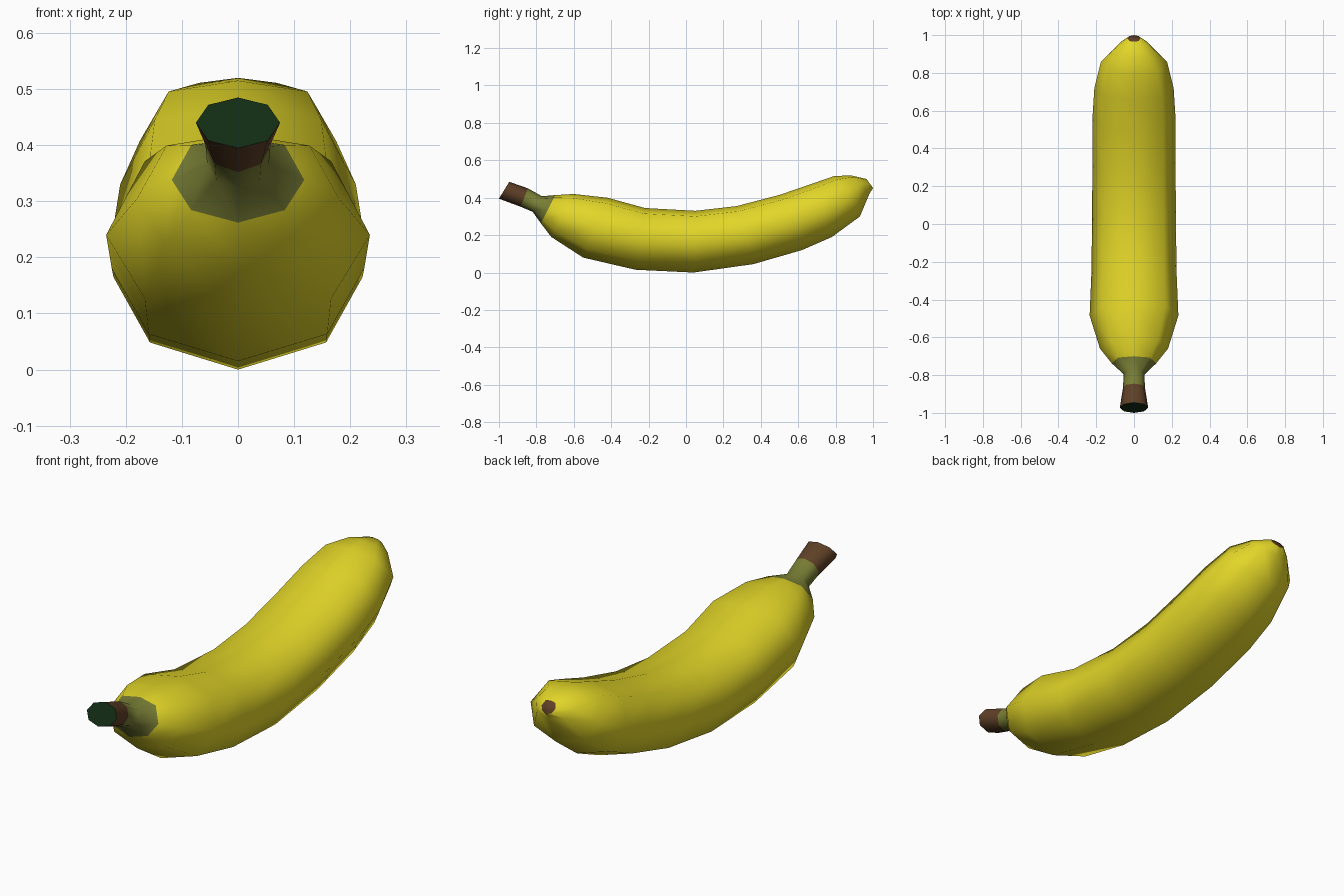
import bpy, bmesh, math
from mathutils import Vector

if "Cube" in bpy.data.objects:
    bpy.data.objects.remove(bpy.data.objects["Cube"])

def material(name, rgb):
    m = bpy.data.materials.new(name)
    m.diffuse_color = (*rgb, 1)
    m.use_nodes = True
    m.node_tree.nodes["Principled BSDF"].inputs["Base Color"].default_value = m.diffuse_color
    return m

materials = [material("yellow_peel", (0.76, 0.67, 0.021)),
             material("olive_neck", (0.19, 0.21, 0.035)),
             material("brown_stem", (0.115, 0.052, 0.02)),
             material("dark_green_cut", (0.006, 0.025, 0.007))]
YELLOW, OLIVE, BROWN, GREEN = range(4)

# Cross-sections: underside y, z, upper side y, z, half width, colour up to next ring
rings = [
    (-1.00, 0.395, -0.945, 0.485, 0.075, BROWN),
    (-0.885, 0.352, -0.845, 0.450, 0.058, OLIVE),
    (-0.82, 0.325, -0.77, 0.408, 0.055, OLIVE),
    (-0.775, 0.262, -0.70, 0.414, 0.118, YELLOW),
    (-0.72, 0.190, -0.60, 0.420, 0.180, YELLOW),
    (-0.55, 0.080, -0.42, 0.400, 0.235, YELLOW),
    (-0.27, 0.015, -0.22, 0.345, 0.225, YELLOW),
    (0.04, 0.000, 0.05, 0.330, 0.222, YELLOW),
    (0.36, 0.045, 0.27, 0.355, 0.220, YELLOW),
    (0.62, 0.120, 0.50, 0.415, 0.220, YELLOW),
    (0.78, 0.190, 0.66, 0.470, 0.210, YELLOW),
    (0.93, 0.300, 0.79, 0.515, 0.175, YELLOW),
    (0.98, 0.420, 0.88, 0.520, 0.098, YELLOW),
    (1.00, 0.452, 0.965, 0.500, 0.034, BROWN),
]
SIDES = 8
bm = bmesh.new()
loops = []
for i, (y0, z0, y1, z1, w, _) in enumerate(rings):
    low, high = Vector((0, y0, z0)), Vector((0, y1, z1))
    mid, half = (low + high) / 2, (high - low) / 2
    loop = []
    for k in range(SIDES):
        a = math.tau * k / SIDES
        up = math.sin(a)
        if 0.1 < up < 0.9 and i > 2:      # body is a little squarer on top
            up = 0.82
        loop.append(bm.verts.new(mid + half * up + Vector((w * math.cos(a), 0, 0))))
    loops.append(loop)

# Skin of stem, neck and body
for ring, a, b in zip(rings, loops, loops[1:]):
    for k in range(SIDES):
        n = (k + 1) % SIDES
        f = bm.faces.new((a[k], a[n], b[n], b[k]))
        f.material_index = ring[5]

# Cut stem end and dark blossom tip
bm.faces.new(loops[0]).material_index = GREEN
bm.faces.new(loops[-1]).material_index = BROWN
bmesh.ops.recalc_face_normals(bm, faces=bm.faces)

mesh = bpy.data.meshes.new("banana")
bm.to_mesh(mesh)
bm.free()
for m in materials:
    mesh.materials.append(m)
banana = bpy.data.objects.new("banana", mesh)
bpy.context.collection.objects.link(banana)
bpy.context.view_layer.objects.active = banana
banana.select_set(True)
bpy.ops.object.shade_smooth_by_angle(angle=math.radians(60))
